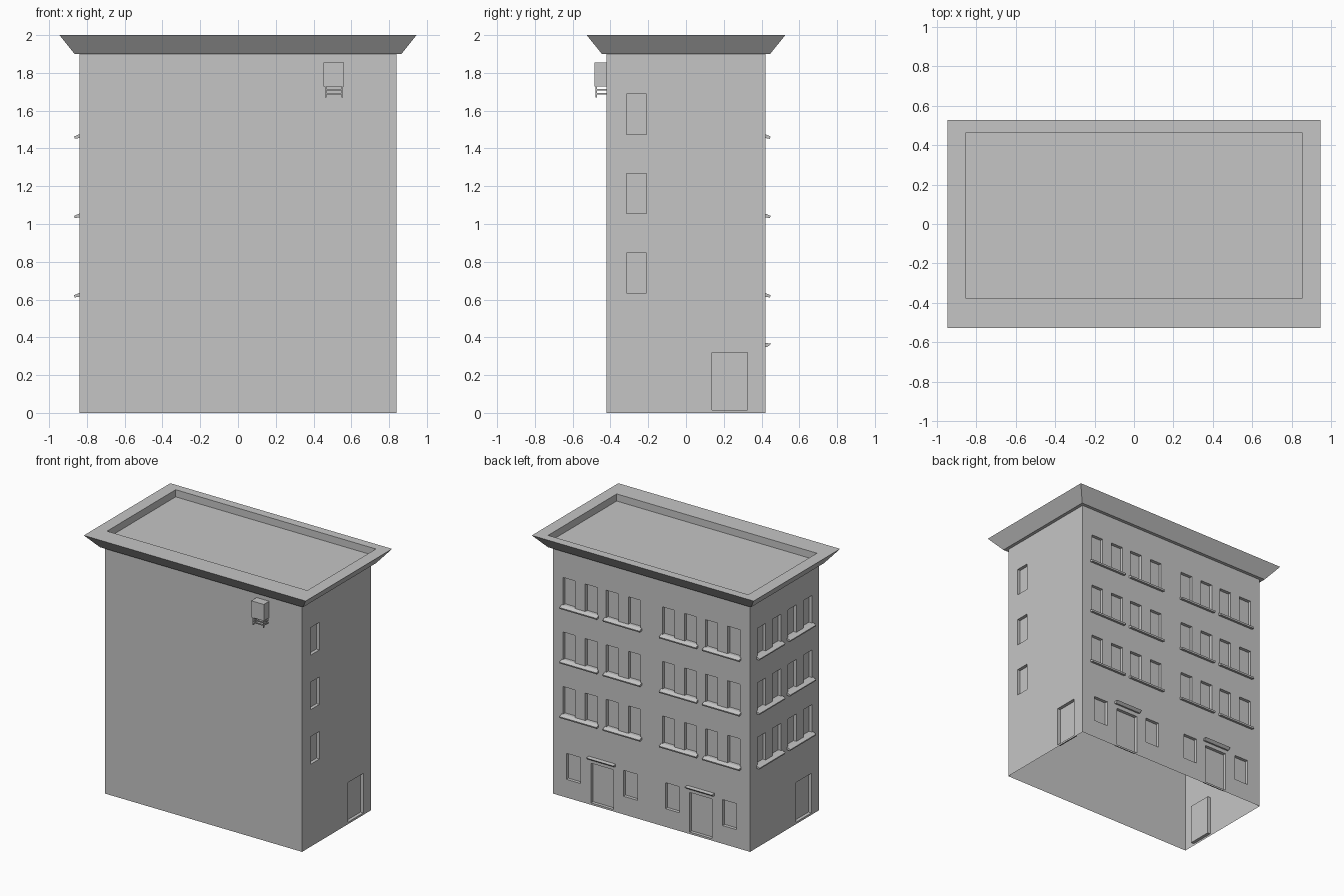
import bpy, bmesh
from mathutils import Matrix, Vector

cube = bpy.data.objects.get("Cube")
if cube:
    bpy.data.objects.remove(cube, do_unlink=True)

COLOR = (0.56, 0.56, 0.56, 1)
plaster = bpy.data.materials.new("plain grey plaster")
plaster.use_nodes = True
plaster.diffuse_color = COLOR
plaster.node_tree.nodes["Principled BSDF"].inputs["Base Color"].default_value = COLOR

HX, HY, WALL_TOP = 0.84, 0.42, 1.9
RECESS = 0.025
FLOORS = [0.635, 1.055, 1.475]
PANE_W, PANE_H, SILL_W = 0.103, 0.212, 0.315


def finish(bm, name):
    bmesh.ops.recalc_face_normals(bm, faces=bm.faces)
    mesh = bpy.data.meshes.new(name)
    bm.to_mesh(mesh)
    bm.free()
    mesh.materials.append(plaster)
    obj = bpy.data.objects.new(name, mesh)
    bpy.context.collection.objects.link(obj)
    return obj


def add_box(bm, low, high):
    low, high = Vector(low), Vector(high)
    matrix = Matrix.Translation((low + high) / 2) @ Matrix.Diagonal((*(high - low), 1))
    bmesh.ops.create_cube(bm, size=1, matrix=matrix)


def on_wall(side, along, out, z):
    """Point on a wall, given distance along it, outward from it and height."""
    if side == "back":
        return (along, HY + out, z)
    sign = 1 if side == "plus_x" else -1
    return (sign * (HX + out), along, z)


def add_opening(bm, side, centre, width, z0, z1):
    a = on_wall(side, centre - width / 2, -RECESS, z0)
    b = on_wall(side, centre + width / 2, 0.1, z1)
    low = [min(p) for p in zip(a, b)]
    high = [max(p) for p in zip(a, b)]
    add_box(bm, low, high)


def add_ledge(bm, side, centre, width, profile):
    """Extrude an (out, z) profile along a wall."""
    ends = [[bm.verts.new(on_wall(side, centre + s * width / 2, o, z)) for o, z in profile]
            for s in (-1, 1)]
    for ring in ends:
        bm.faces.new(ring)
    n = len(profile)
    for i in range(n):
        j = (i + 1) % n
        bm.faces.new((ends[0][i], ends[0][j], ends[1][j], ends[1][i]))


# Openings and window sills
cuts, sills, canopies = bmesh.new(), bmesh.new(), bmesh.new()
window_pairs = [("back", c) for c in (-0.607, -0.24, 0.24, 0.607)]
window_pairs += [("minus_x", c) for c in (-0.187, 0.187)]
for z in FLOORS:
    for side, centre in window_pairs:
        for offset in (-0.094, 0.094):
            add_opening(cuts, side, centre + offset, PANE_W, z, z + PANE_H)
        profile = [(0, z - 0.02), (0.024, z - 0.024), (0.028, z - 0.012), (0, z)]
        add_ledge(sills, side, centre, SILL_W, profile)
    add_opening(cuts, "plus_x", -0.262, 0.105, z, z + PANE_H)

# Ground floor windows, doors and door canopies
for sign in (-1, 1):
    for x in (0.18, 0.665):
        add_opening(cuts, "back", sign * x, 0.12, 0.14, 0.34)
    add_opening(cuts, "back", sign * 0.42, 0.19, 0.015, 0.32)
    add_ledge(canopies, "back", sign * 0.42, 0.23,
              [(0, 0.35), (0.012, 0.35), (0.032, 0.367), (0, 0.37)])
add_opening(cuts, "plus_x", 0.232, 0.187, 0.015, 0.32)
add_opening(cuts, "minus_x", -0.232, 0.187, 0.015, 0.32)

finish(sills, "window_sills")
finish(canopies, "door_canopies")

# Wall shell with recessed openings and an open underside
bm = bmesh.new()
add_box(bm, (-HX, -HY, 0), (HX, HY, WALL_TOP))
walls = finish(bm, "walls")
cutter = finish(cuts, "opening_cutter")
cutter.hide_render = True
modifier = walls.modifiers.new("openings", "BOOLEAN")
modifier.operation = "DIFFERENCE"
modifier.solver = "EXACT"
modifier.object = cutter
depsgraph = bpy.context.evaluated_depsgraph_get()
cut_mesh = bpy.data.meshes.new_from_object(walls.evaluated_get(depsgraph))
walls.modifiers.clear()
walls.data = cut_mesh
bpy.data.objects.remove(cutter, do_unlink=True)
bm = bmesh.new()
bm.from_mesh(cut_mesh)
bottom = [f for f in bm.faces if f.calc_center_median().z < 0.001]
bmesh.ops.delete(bm, geom=bottom, context="FACES")
bm.to_mesh(cut_mesh)
bm.free()

# Flared cornice with a sunken roof, lofted through rectangular rings
bm = bmesh.new()
ring_specs = [(0.865, -0.445, 0.445, WALL_TOP), (0.945, -0.526, 0.526, 2.0),
              (0.853, -0.375, 0.46, 2.0), (0.853, -0.375, 0.46, 1.945)]
rings = [[bm.verts.new(p) for p in ((-x, y0, z), (x, y0, z), (x, y1, z), (-x, y1, z))]
         for x, y0, y1, z in ring_specs]
for lower, upper in zip(rings, rings[1:]):
    for i in range(4):
        j = (i + 1) % 4
        bm.faces.new((lower[i], lower[j], upper[j], upper[i]))
bm.faces.new(rings[0])
bm.faces.new(rings[-1])
finish(bm, "cornice_and_roof")

# Wall unit on a small bracket
bm = bmesh.new()
add_box(bm, (0.452, -0.485, 1.728), (0.56, -HY, 1.855))
finish(bm, "wall_unit")
bm = bmesh.new()
for x in (0.465, 0.551):
    add_box(bm, (x - 0.004, -0.48, 1.67), (x + 0.004, -0.472, 1.728))
    for z in (1.69, 1.71):
        add_box(bm, (x - 0.004, -0.48, z - 0.004), (x + 0.004, -HY, z + 0.004))
for z in (1.69, 1.71):
    add_box(bm, (0.461, -0.48, z - 0.004), (0.555, -0.472, z + 0.004))
finish(bm, "unit_bracket")
